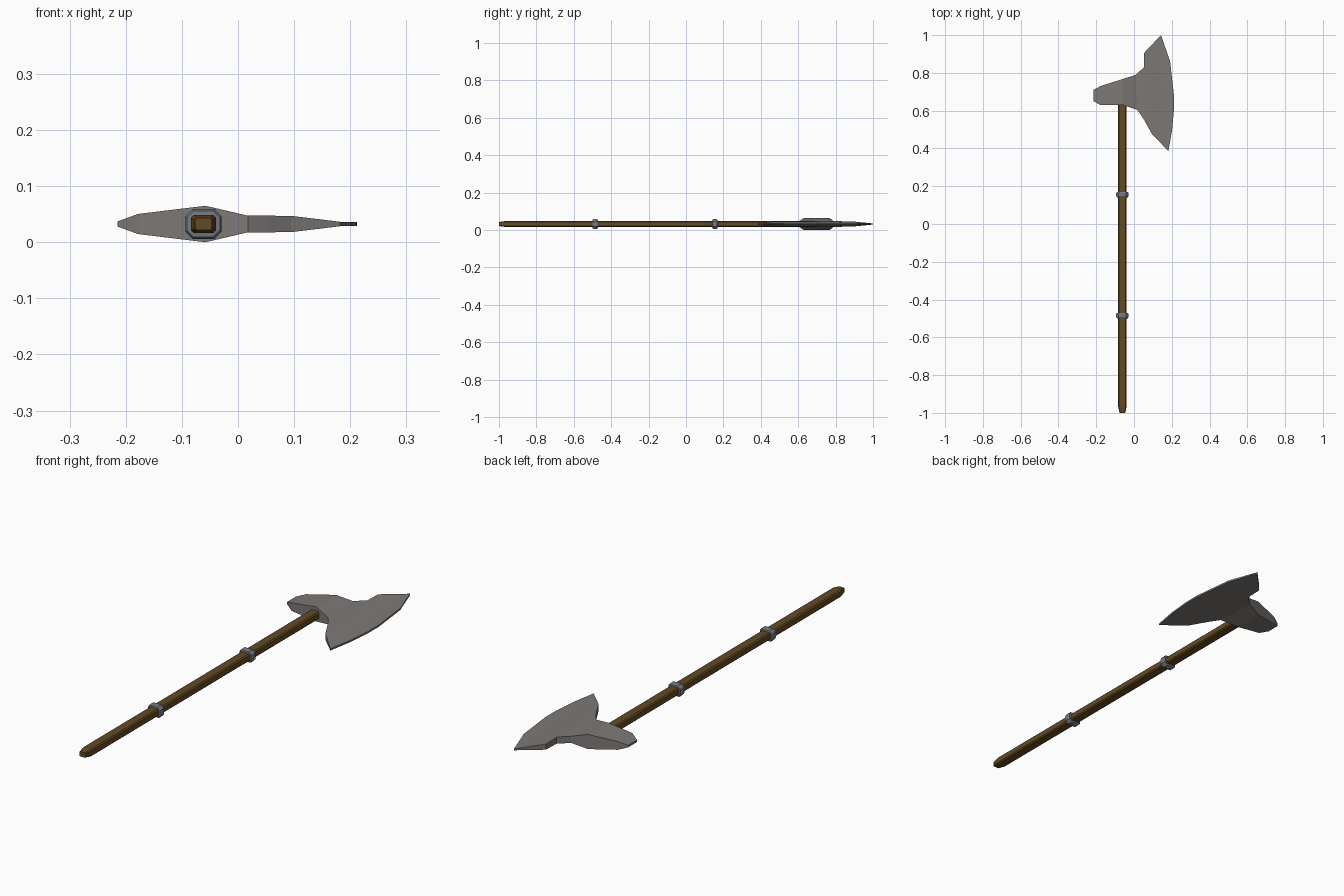
import bpy

if "Cube" in bpy.data.objects:
    bpy.data.objects.remove(bpy.data.objects["Cube"])

CX, CZ = -0.0615, 0.0325  # handle axis


def material(name, rgb):
    m = bpy.data.materials.new(name)
    m.diffuse_color = (*rgb, 1)
    m.use_nodes = True
    m.node_tree.nodes["Principled BSDF"].inputs["Base Color"].default_value = m.diffuse_color
    return m


wood = material("brown wood", (0.125, 0.068, 0.017))
steel = material("warm grey steel", (0.205, 0.19, 0.182))
iron = material("blue grey iron", (0.17, 0.185, 0.215))


def make(name, verts, faces, mat):
    me = bpy.data.meshes.new(name)
    me.from_pydata(verts, [], faces)
    me.materials.append(mat)
    ob = bpy.data.objects.new(name, me)
    bpy.context.collection.objects.link(ob)
    bpy.context.view_layer.objects.active = ob
    bpy.ops.object.mode_set(mode='EDIT')
    bpy.ops.mesh.select_all(action='SELECT')
    bpy.ops.mesh.normals_make_consistent(inside=False)
    bpy.ops.object.mode_set(mode='OBJECT')
    return ob


def loft(name, sections, mat, closed=False):
    """Skin chamfered rectangles (y, half width, half height, chamfer)."""
    verts, faces = [], []
    for y, w, h, c in sections:
        for x, z in ((w, h - c), (w - c, h), (c - w, h), (-w, h - c),
                     (-w, c - h), (c - w, -h), (w - c, -h), (w, c - h)):
            verts.append((CX + x, y, CZ + z))
    n = len(sections)
    for s in range(n if closed else n - 1):
        a, b = s * 8, (s + 1) % n * 8
        faces += [(a + i, a + (i + 1) % 8, b + (i + 1) % 8, b + i) for i in range(8)]
    if not closed:
        faces += [tuple(range(8)), tuple(range((n - 1) * 8, n * 8))]
    return make(name, verts, faces, mat)


# wooden handle with tapered butt
loft("handle", [(-1.0, 0.015, 0.011, 0.003), (-0.965, 0.0225, 0.016, 0.005),
                (0.70, 0.0225, 0.016, 0.005)], wood)

# two iron bands
for i, y in enumerate((0.155, -0.485)):
    loft(f"band_{i + 1}", [(y - 0.015, 0.022, 0.0155, 0.005),
                           (y - 0.014, 0.029, 0.023, 0.011),
                           (y - 0.008, 0.0325, 0.0265, 0.013),
                           (y + 0.008, 0.0325, 0.0265, 0.013),
                           (y + 0.014, 0.029, 0.023, 0.011),
                           (y + 0.015, 0.022, 0.0155, 0.005)], iron, closed=True)

# axe head: outline stations with half thickness, mirrored in z
lower = [(-0.215, 0.65, 0.0045), (-0.178, 0.63, 0.018), (-0.058, 0.63, 0.0325),
         (0.018, 0.604, 0.0148), (0.053, 0.552, 0.0148), (0.095, 0.476, 0.0145)]
edge = [(0.182, 0.386, 0.004), (0.202, 0.50, 0.004), (0.211, 0.598, 0.004),
        (0.212, 0.677, 0.004), (0.191, 0.862, 0.004), (0.143, 1.0, 0.003)]
upper = [(0.053, 0.905, 0.0125), (0.053, 0.83, 0.0148), (0.01, 0.79, 0.0148),
         (-0.058, 0.768, 0.0325), (-0.178, 0.73, 0.018), (-0.215, 0.71, 0.0045)]
rim = lower + edge + upper
n = len(rim)
verts = [(x, y, CZ + s * h) for s in (1, -1) for x, y, h in rim]
# cheeks are strips between opposite stations
cheek = [(i, i + 1, n - 2 - i, n - 1 - i) for i in range(11 - 3)]
cheek.append((8, 9))
cheek = [f for f in cheek if len(f) == 4 and f[1] < f[2]]
faces = cheek + [tuple(n + i for i in f) for f in cheek]
faces += [(i, (i + 1) % n, n + (i + 1) % n, n + i) for i in range(n)]
make("axe_head", verts, faces, steel)
